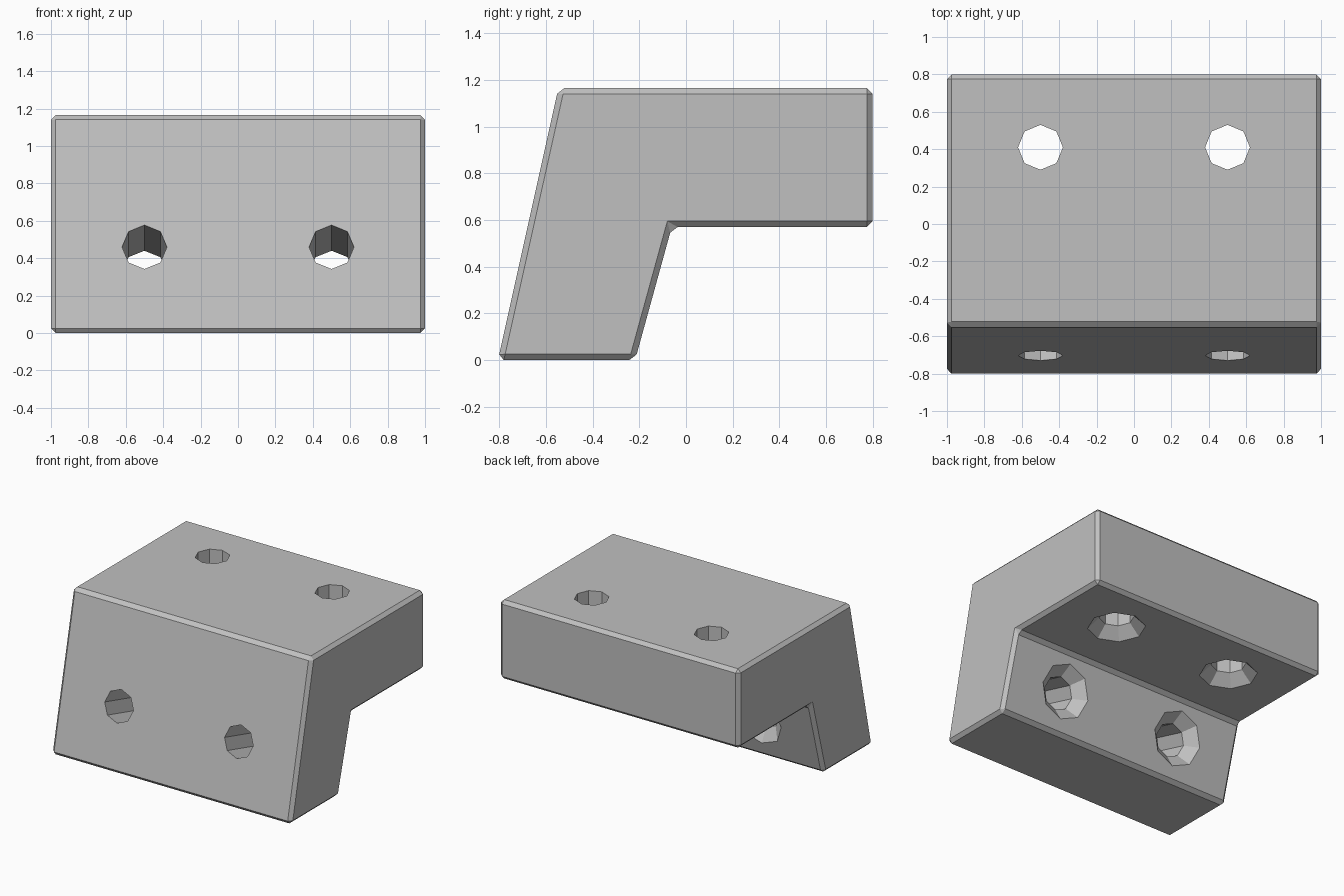
import bpy, bmesh, math
from mathutils import Matrix

default = bpy.data.objects.get("Cube")
if default:
    bpy.data.objects.remove(default, do_unlink=True)

grey = bpy.data.materials.new("plain grey")
grey.use_nodes = True
colour = (0.53, 0.53, 0.53, 1)
grey.diffuse_color = colour
grey.node_tree.nodes["Principled BSDF"].inputs["Base Color"].default_value = colour


def make_object(name, bm):
    bmesh.ops.recalc_face_normals(bm, faces=bm.faces[:])
    mesh = bpy.data.meshes.new(name)
    bm.to_mesh(mesh)
    bm.free()
    mesh.materials.append(grey)
    obj = bpy.data.objects.new(name, mesh)
    bpy.context.collection.objects.link(obj)
    return obj


def countersunk_cutter(name, mouth, tilt):
    """Eight-sided hole that starts at its wide mouth and runs along local z."""
    bm = bmesh.new()
    rings = []
    for radius, depth in ((0.22, -0.02), (0.12, 0.08), (0.12, 0.8)):
        rings.append([bm.verts.new((radius * math.cos(i * math.pi / 4),
                                    radius * math.sin(i * math.pi / 4), depth))
                      for i in range(8)])
    for a, b in zip(rings, rings[1:]):
        for i in range(8):
            j = (i + 1) % 8
            bm.faces.new((a[i], a[j], b[j], b[i]))
    bm.faces.new(rings[0])
    bm.faces.new(rings[-1])
    bm.transform(Matrix.Translation(mouth) @ Matrix.Rotation(tilt, 4, 'X'))
    cutter = make_object(name, bm)
    cutter.hide_render = True
    return cutter


# Angled bracket: side profile (y, z) extruded across the width
profile = [(-0.806, 0), (-0.218, 0), (-0.061, 0.57),
           (0.8, 0.57), (0.8, 1.165), (-0.547, 1.165)]
bm = bmesh.new()
side = bm.faces.new([bm.verts.new((-1, y, z)) for y, z in profile])
extruded = bmesh.ops.extrude_face_region(bm, geom=[side])["geom"]
bmesh.ops.translate(bm, vec=(2, 0, 0),
                    verts=[v for v in extruded if isinstance(v, bmesh.types.BMVert)])
bracket = make_object("angled_bracket", bm)

# Chamfered edges
chamfer = bracket.modifiers.new("chamfer", 'BEVEL')
chamfer.width = 0.025
chamfer.segments = 1
chamfer.limit_method = 'ANGLE'

# Countersunk screw holes, mirrored left and right
leg_tilt = math.atan2(1, 0.2757)
cutters = []
for label, x in (("right", -0.5), ("left", 0.5)):
    cutters.append(countersunk_cutter(label + "_top_hole", (x, 0.41, 0.57), 0))
    cutters.append(countersunk_cutter(label + "_front_hole", (x, -0.135, 0.303), leg_tilt))
for cutter in cutters:
    hole = bracket.modifiers.new(cutter.name, 'BOOLEAN')
    hole.operation = 'DIFFERENCE'
    hole.solver = 'EXACT'
    hole.object = cutter

# Bake the chamfer and holes, then drop the cutters
bpy.context.view_layer.update()
graph = bpy.context.evaluated_depsgraph_get()
final = bpy.data.meshes.new_from_object(bracket.evaluated_get(graph))
bracket.modifiers.clear()
bracket.data = final
final.name = "angled_bracket"
for cutter in cutters:
    bpy.data.objects.remove(cutter, do_unlink=True)
